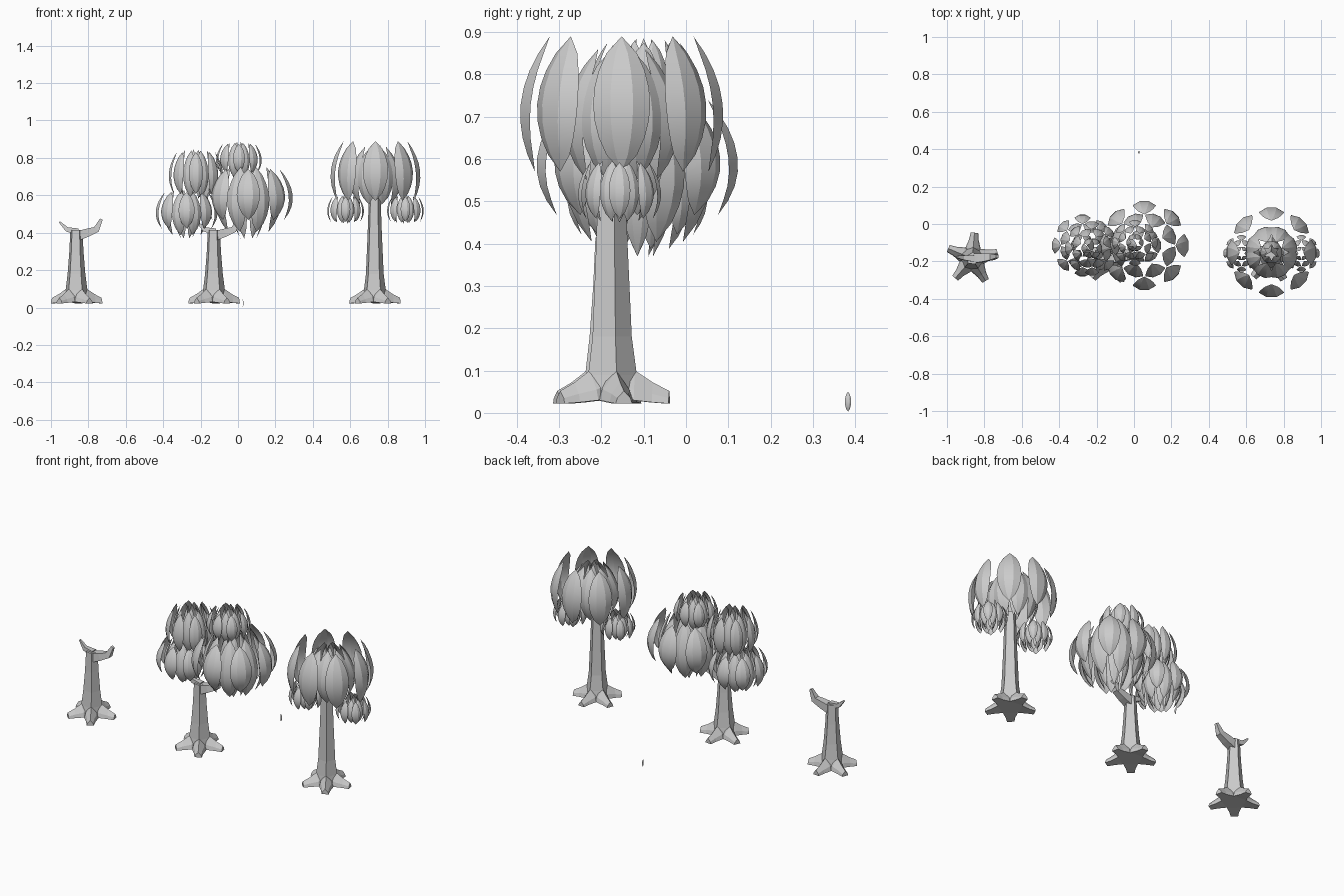
import bpy, bmesh, math
from mathutils import Vector

if "Cube" in bpy.data.objects:
    bpy.data.objects.remove(bpy.data.objects["Cube"])

ROWS = 8


def finish(name, bm, angle=None):
    if angle is None:
        bmesh.ops.recalc_face_normals(bm, faces=bm.faces)
    me = bpy.data.meshes.new(name)
    bm.to_mesh(me)
    bm.free()
    ob = bpy.data.objects.new(name, me)
    bpy.context.collection.objects.link(ob)
    if angle:
        bpy.ops.object.select_all(action='DESELECT')
        ob.select_set(True)
        bpy.context.view_layer.objects.active = ob
        bpy.ops.object.shade_smooth_by_angle(angle=math.radians(angle))
    return ob


def add_leaf(bm, c, ang, r, z0, z1, w, top_in, bot_in):
    """Three-panel pointed leaf, bowed outwards from centre c."""
    out = Vector((math.cos(ang), math.sin(ang), 0))
    side = Vector((-out.y, out.x, 0))

    def point(t, s):
        k = (t - 0.42) / 0.58 if t > 0.42 else (0.42 - t) / 0.42
        rad = r - (top_in if t > 0.42 else bot_in) * k * k
        half = w / 2 * math.sin(math.pi * t) ** 0.65 if 0 < t < 1 else 0
        dip = 0.35 * half * (0 if abs(s) < 0.5 else 1)
        p = out * (rad - dip) + side * (s * half)
        return Vector((c[0] + p.x, c[1] + p.y, z0 + (z1 - z0) * t))

    low, high = bm.verts.new(point(0, 0)), bm.verts.new(point(1, 0))
    rows = [[bm.verts.new(point(i / ROWS, s)) for s in (-1, -0.4, 0.4, 1)]
            for i in range(1, ROWS)]
    for a, b in zip(rows, rows[1:]):
        for j in range(3):
            bm.faces.new((a[j], a[j + 1], b[j + 1], b[j]))
    for j in range(3):
        bm.faces.new((low, rows[0][j + 1], rows[0][j]))
        bm.faces.new((rows[-1][j], rows[-1][j + 1], high))


def crown(name, c, rings):
    """rings: count, radius, bottom, top, leaf width, top inset, bottom inset, phase"""
    bm = bmesh.new()
    for n, r, z0, z1, w, ti, bi, ph in rings:
        for i in range(n):
            add_leaf(bm, c, 2 * math.pi * (i + ph) / n, r, z0, z1, w, ti, bi)
    finish(name, bm, 17)


def crown_rings(R, z0, z1, drop):
    """Leaf layers: wide outer ring, fuller middle ring and a narrow core."""
    h = z1 - z0
    return [(8, R, z0 + drop * h, z1 - 0.05 * h, R * .52, R * .3, R * .2, 0),
            (8, R * .74, z0 + drop * .35 * h, z1 - 0.02 * h, R * .48, R * .3, R * .25, .5),
            (6, R * .38, z0, z1, R * .34, R * .22, R * .2, 0)]


def loft(bm, rings):
    loops = [[bm.verts.new(p) for p in ring] for ring in rings]
    n = len(loops[0])
    for a, b in zip(loops, loops[1:]):
        for i in range(n):
            bm.faces.new((a[i], a[(i + 1) % n], b[(i + 1) % n], b[i]))
    bm.faces.new(loops[0][::-1])
    bm.faces.new(loops[-1])


def trunk(name, x, y, profile):
    """Five-sided tapering trunk standing on five spreading roots."""
    bm = bmesh.new()
    start = math.radians(85)
    loft(bm, [[(x + r * math.cos(start + math.tau * i / 5),
                y + r * math.sin(start + math.tau * i / 5), z) for i in range(5)]
              for r, z in profile])
    for i in range(5):
        a = start + math.tau * i / 5
        d, s = Vector((math.cos(a), math.sin(a), 0)), Vector((-math.sin(a), math.cos(a), 0))
        o = Vector((x, y, 0))
        # radius, half width, bottom, shoulder and ridge heights
        loft(bm, [[o + d * r + s * k * hw + Vector((0, 0, z)) for k, z in
                   ((-1, zb), (1, zb), (.8, zs), (0, zr), (-.8, zs))]
                  for r, hw, zb, zs, zr in ((.02, .035, .03, .07, .13),
                                            (.058, .04, .03, .055, .1),
                                            (.1, .026, .025, .045, .072),
                                            (.139, .02, .022, .035, .052))])
    finish(name, bm)


def branch(name, pts):
    """Four-sided branch through (x, y, z, radius) points."""
    bm = bmesh.new()
    ps = [Vector(p[:3]) for p in pts]
    rings = []
    for i, p in enumerate(ps):
        d = (ps[min(i + 1, len(ps) - 1)] - ps[max(i - 1, 0)]).normalized()
        u = Vector((0, 1, 0))
        v = d.cross(u).normalized()
        rings.append([p + (u * a + v * b) * pts[i][3]
                      for a, b in ((1, 1), (-1, 1), (-1, -1), (1, -1))])
    loft(bm, rings)
    finish(name, bm)


# short forked trunks: bare tree and middle tree
short = [(.075, .03), (.062, .09), (.05, .18), (.04, .3), (.034, .415)]
for tag, x, y in (("bare", -.865, -.185), ("middle", -.13, -.185)):
    trunk(tag + "_tree_trunk", x, y, short)
    branch(tag + "_right_branch", [(x, y, .38, .026), (x + .06, y + .005, .4, .022),
                                   (x + .108, y + .01, .418, .017), (x + .134, y + .012, .472, .008)])
    branch(tag + "_left_branch", [(x + .01, y, .405, .018), (x - .05, y + .005, .418, .012),
                                  (x - .09, y + .01, .458, .004)])

# tall trunk
trunk("tall_tree_trunk", .73, -.178, [(.075, .03), (.062, .09), (.05, .18), (.04, .4), (.032, .62)])

# tall tree crown and its two small side clusters
crown("tall_main_crown", (.735, -.152), [(8, .24, .57, .89, .135, .07, .035, 0),
                                         (8, .14, .55, .86, .11, .08, .05, .5),
                                         (6, .06, .58, .87, .06, .035, .03, 0)])
for tag, x in (("left", .575), ("right", .895)):
    crown("tall_%s_cluster" % tag, (x, -.157), crown_rings(.098, .45, .6, .06))

# middle tree crowns
crown("middle_lower_right_crown", (.055, -.115), crown_rings(.238, .37, .76, .25))
crown("middle_lower_left_crown", (-.275, -.115), crown_rings(.165, .37, .63, .2))
crown("middle_upper_left_crown", (-.225, -.13), crown_rings(.145, .58, .845, .1))
crown("middle_top_crown", (.005, -.1), crown_rings(.122, .68, .885, .2))

# single fallen leaf behind the trees
bm = bmesh.new()
add_leaf(bm, (0, .383), 0, .03, .003, .05, .015, .008, .006)
finish("fallen_leaf", bm, 17)
